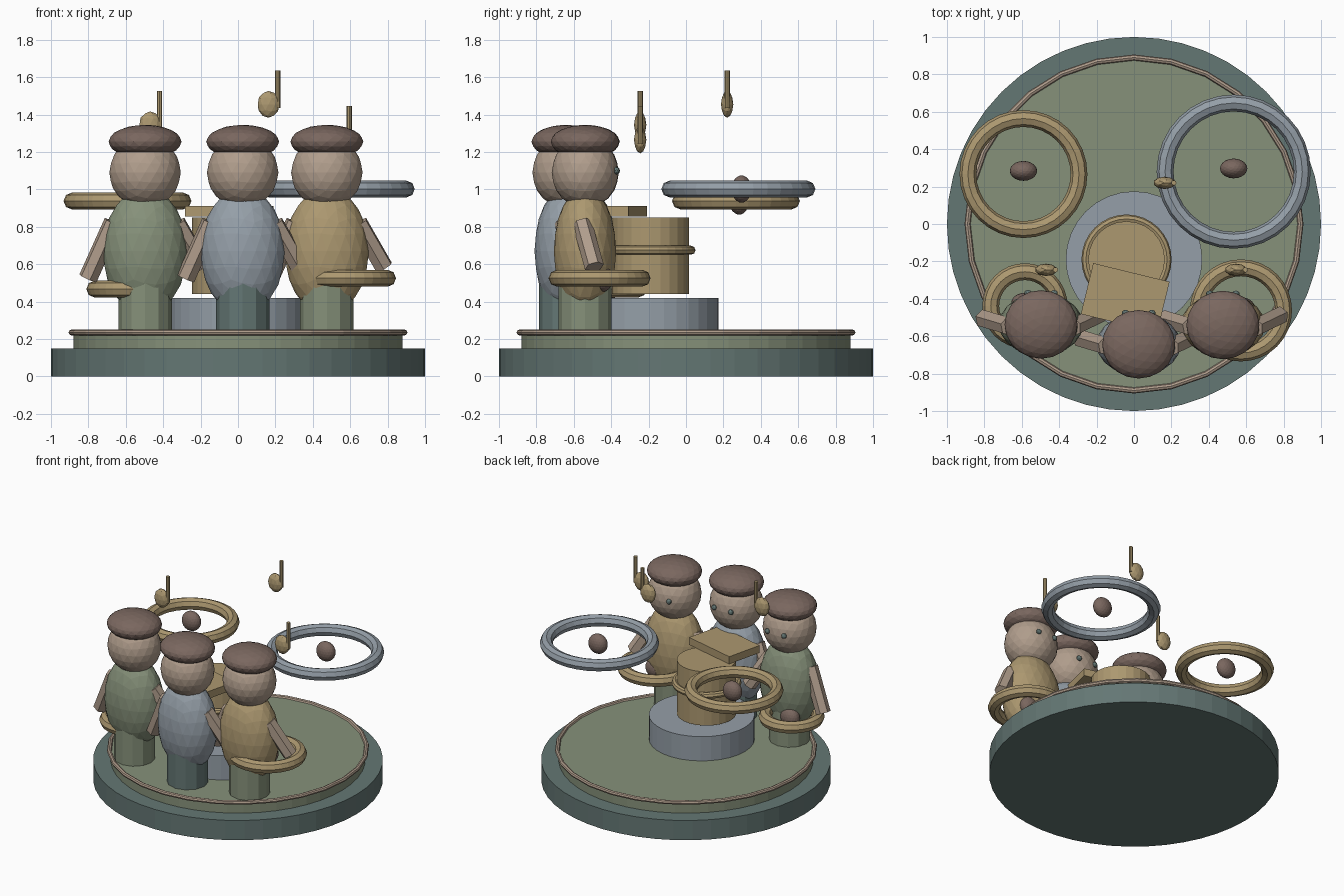
import bpy
import math
from mathutils import Vector

if "Cube" in bpy.data.objects:
    bpy.data.objects.remove(bpy.data.objects["Cube"])


def material(name, srgb):
    m = bpy.data.materials.new(name)
    lin = [((c / 255 + 0.055) / 1.055) ** 2.4 for c in srgb]
    m.diffuse_color = (*lin, 1)
    m.use_nodes = True
    m.node_tree.nodes["Principled BSDF"].inputs["Base Color"].default_value = m.diffuse_color
    return m


TEAL = material("dark_teal", (100, 119, 116))
GREEN = material("sage_green", (134, 145, 122))
BLUE = material("grey_blue", (149, 159, 168))
GOLD = material("muted_gold", (172, 152, 112))
BROWN = material("dark_brown", (122, 103, 95))
SKIN = material("warm_beige", (176, 157, 140))


def finish(name, mat):
    ob = bpy.context.object
    ob.name = name
    ob.data.materials.append(mat)
    return ob


def cylinder(name, mat, loc, r, z0, z1, sides):
    bpy.ops.mesh.primitive_cylinder_add(vertices=sides, radius=r, depth=z1 - z0,
                                        location=(loc[0], loc[1], (z0 + z1) / 2))
    return finish(name, mat)


def rod(name, mat, a, b, r, sides):
    a, b = Vector(a), Vector(b)
    bpy.ops.mesh.primitive_cylinder_add(vertices=sides, radius=r, depth=(b - a).length,
                                        location=(a + b) / 2)
    ob = finish(name, mat)
    ob.rotation_euler = (b - a).to_track_quat('Z', 'Y').to_euler()
    return ob


def ellipsoid(name, mat, loc, radii, detail=3):
    bpy.ops.mesh.primitive_ico_sphere_add(subdivisions=detail, radius=1, location=loc)
    ob = finish(name, mat)
    ob.scale = radii
    return ob


def ring(name, mat, loc, major, minor, segments=32):
    bpy.ops.mesh.primitive_torus_add(location=loc, major_radius=major, minor_radius=minor,
                                     major_segments=segments, minor_segments=8)
    return finish(name, mat)


# Stage: base, raised floor and trim
cylinder("base", TEAL, (0, 0), 1.0, 0, 0.15, 48)
cylinder("floor_disc", GREEN, (0, 0), 0.88, 0.15, 0.235, 48)
ring("floor_trim", SKIN, (0, 0, 0.235), 0.89, 0.016, 28)

# Central pedestal, drum, drum band and tilted-round lid box
cylinder("pedestal", BLUE, (0, -0.19), 0.365, 0.235, 0.42, 32)
cylinder("drum", GOLD, (-0.04, -0.19), 0.205, 0.44, 0.85, 24)
ring("drum_band", GOLD, (-0.04, -0.19, 0.675), 0.217, 0.024)
bpy.ops.mesh.primitive_cube_add(size=1, location=(-0.047, -0.395, 0.882))
lid = finish("lid_box", GOLD)
lid.scale = (0.42, 0.28, 0.056)
lid.rotation_euler.z = math.radians(-13.7)


# Figures, facing the pedestal
def figure(tag, x, y, coat, trousers):
    cylinder(tag + "_legs", trousers, (x, y), 0.143, 0.235, 0.56, 12)
    ellipsoid(tag + "_body", coat, (x, y, 0.67), (0.225, 0.167, 0.34))
    ellipsoid(tag + "_head", SKIN, (x, y, 1.09), (0.191, 0.178, 0.19))
    ellipsoid(tag + "_cap", BROWN, (x, y, 1.255), (0.195, 0.183, 0.09))
    rod(tag + "_left_arm", SKIN, (x - 0.17, y - 0.01, 0.825),
        (x - 0.305, y + 0.03, 0.525), 0.052, 6)
    rod(tag + "_right_arm", SKIN, (x + 0.17, y - 0.015, 0.82),
        (x + 0.305, y + 0.05, 0.585), 0.052, 6)
    for s in (-1, 1):
        ellipsoid(tag + "_eye", TEAL, (x + s * 0.07, y + 0.168, 1.1), (0.02, 0.016, 0.02), 2)


figure("left_figure", -0.497, -0.537, GREEN, GREEN)
figure("middle_figure", 0.025, -0.643, BLUE, TEAL)
figure("right_figure", 0.475, -0.54, GOLD, GREEN)

# Floating rings, each with a ball in its centre
for tag, mat, x, y, z, major in (
        ("back_left", GOLD, -0.591, 0.267, 0.938, 0.297),
        ("back_right", BLUE, 0.533, 0.28, 1.002, 0.367),
        ("front_left", GOLD, -0.583, -0.438, 0.467, 0.183),
        ("front_right", GOLD, 0.572, -0.462, 0.525, 0.228)):
    ring(tag + "_ring", mat, (x, y, z), major, 0.045)
    ellipsoid(tag + "_ball", BROWN, (x, y + 0.017, z), (0.073, 0.053, 0.073), 3)

# Floating music notes
for tag, x, y, z in (("left", -0.47, -0.245, 1.345),
                     ("back", 0.163, 0.22, 1.455),
                     ("right", 0.545, -0.245, 1.265)):
    ellipsoid(tag + "_note_head", GOLD, (x, y, z), (0.06, 0.033, 0.072), 2)
    rod(tag + "_note_stem", GOLD, (x + 0.05, y, z - 0.02), (x + 0.05, y, z + 0.18), 0.014, 8)
